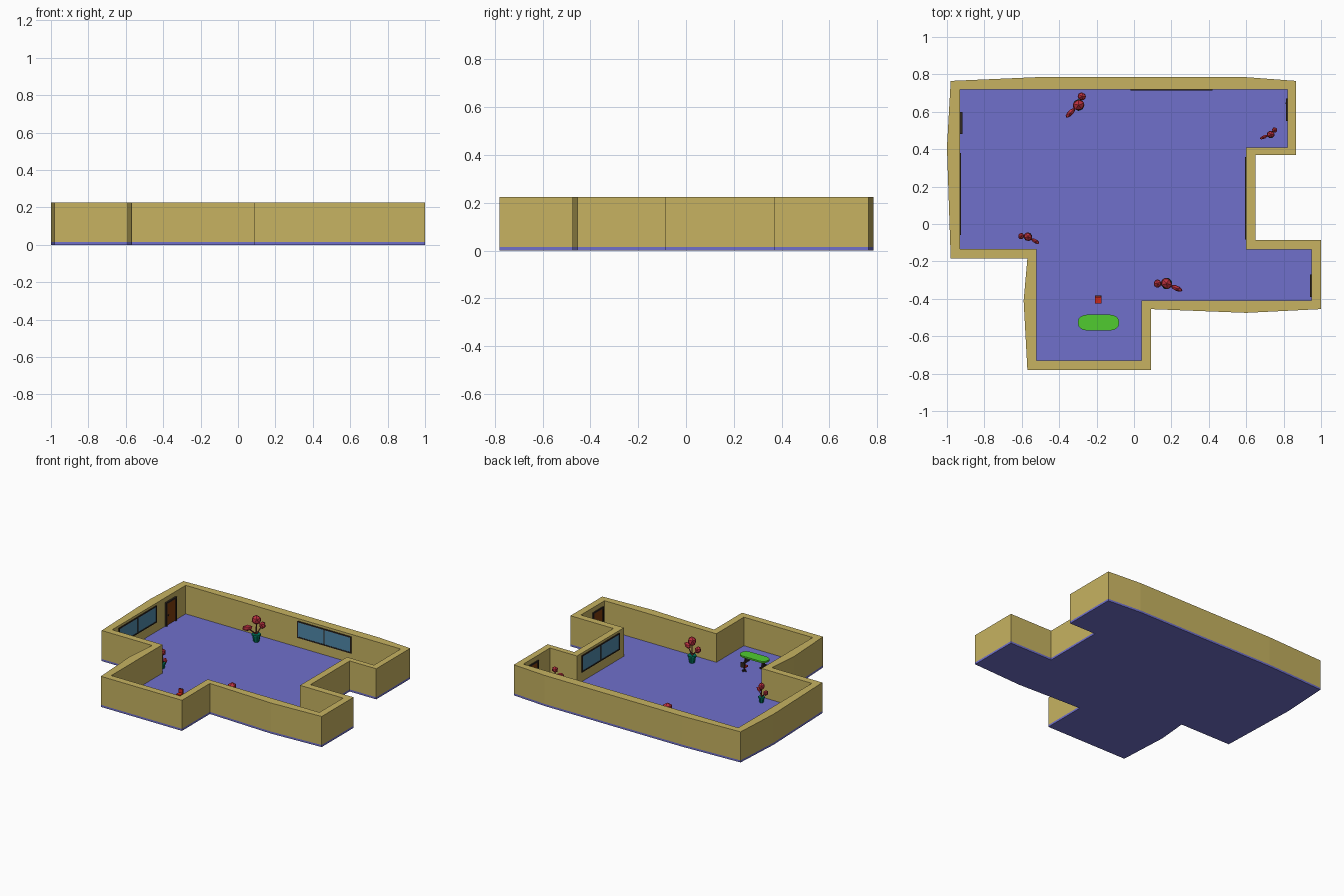
import bpy, bmesh, math
from mathutils import Vector, Matrix

if "Cube" in bpy.data.objects:
    bpy.data.objects.remove(bpy.data.objects["Cube"])

def mat(name, r, g, b):
    m = bpy.data.materials.new(name)
    m.diffuse_color = (r, g, b, 1)
    m.use_nodes = True
    m.node_tree.nodes["Principled BSDF"].inputs["Base Color"].default_value = m.diffuse_color
    return m

WALL = mat("wall_tan", 0.57, 0.45, 0.12)
FLOOR = mat("floor_violet", 0.16, 0.16, 0.60)
DARK = mat("dark_frame", 0.03, 0.02, 0.015)
DOOR = mat("door_brown", 0.22, 0.05, 0.004)
GLASS = mat("glass_blue", 0.08, 0.25, 0.40)
RED = mat("red_leaf", 0.50, 0.03, 0.05)
STEM = mat("stem", 0.20, 0.04, 0.03)
POT = mat("pot_green", 0.0, 0.18, 0.11)
GREEN = mat("table_green", 0.08, 0.60, 0.03)
SEAT = mat("seat_red", 0.60, 0.02, 0.01)

FZ, H = 0.015, 0.225   # floor top, wall top

def finish(name, bm, m):
    bmesh.ops.recalc_face_normals(bm, faces=bm.faces)
    me = bpy.data.meshes.new(name)
    bm.to_mesh(me)
    bm.free()
    me.materials.append(m)
    ob = bpy.data.objects.new(name, me)
    bpy.context.collection.objects.link(ob)
    return ob

def boxes(name, parts, m, M=Matrix()):
    """One object from boxes given as (centre, size) in the frame M."""
    bm = bmesh.new()
    for c, s in parts:
        bmesh.ops.create_cube(bm, size=1, matrix=M @ Matrix.Translation(c) @ Matrix.Diagonal((*s, 1)))
    return finish(name, bm, m)

def prism(name, pts, z0, z1, m):
    bm = bmesh.new()
    f = bm.faces.new([bm.verts.new((x, y, z0)) for x, y in pts])
    ex = bmesh.ops.extrude_face_region(bm, geom=[f], use_keep_orig=True)
    for v in ex["geom"]:
        if isinstance(v, bmesh.types.BMVert):
            v.co.z = z1
    return finish(name, bm, m)

def rod(bm, a, b, r1, r2, n):
    a, b = Vector(a), Vector(b)
    d = b - a
    M = Matrix.Translation((a + b) / 2) @ d.to_track_quat('Z', 'Y').to_matrix().to_4x4()
    bmesh.ops.create_cone(bm, cap_ends=True, segments=n, radius1=r1, radius2=r2, depth=d.length, matrix=M)

# Floor slab and wall ring share the outline; some outer corners bow outwards
outer = [(-.98, .765), (-.52, .785), (.60, .785), (.866, .765), (.866, .37), (.65, .37),
         (.65, -.085), (1, -.085), (1, -.455), (.60, -.475), (.09, -.455), (.09, -.78),
         (-.57, -.78), (-.59, -.41), (-.57, -.185), (-.98, -.185), (-1, .41)]
inner = [(-.93, .72), (-.52, .72), (.60, .72), (.82, .72), (.82, .41), (.60, .41),
         (.60, -.135), (.95, -.135), (.95, -.41), (.60, -.41), (.04, -.41), (.04, -.73),
         (-.52, -.73), (-.52, -.41), (-.52, -.135), (-.93, -.135), (-.93, .41)]
prism("floor", outer, 0, FZ, FLOOR)

bm = bmesh.new()
rings = [[bm.verts.new((x, y, z)) for x, y in p] for p, z in
         ((outer, FZ), (outer, H), (inner, H), (inner, FZ))]
n = len(outer)
for a, b in zip(rings, rings[1:]):
    for i in range(n):
        j = (i + 1) % n
        bm.faces.new((a[i], a[j], b[j], b[i]))
finish("walls", bm, WALL)

# Windows and doors: local x along the wall, local y into the room
def wall_frame(x, y, deg):
    return Matrix.Translation((x, y, 0)) @ Matrix.Rotation(math.radians(deg), 4, 'Z')

def window(name, x, y, deg, w):
    M = wall_frame(x, y, deg)
    z0, z1, t, d = 0.085, 0.208, 0.008, 0.006
    zc, h = (z0 + z1) / 2, z1 - z0
    bars = [((sx * (w - t) / 2, 0, zc), (t, d * 2, h)) for sx in (-1, 0, 1)]
    bars += [((0, 0, z), (w, d * 2, t)) for z in (z0 + t / 2, z1 - t / 2)]
    boxes(name + "_frame", bars, DARK, M)
    boxes(name + "_glass", [((0, 0, zc), (w - t, d, h - t))], GLASS, M)

window("back_window", .20, .72, 180, .44)
window("left_window", -.93, .16, -90, .44)
window("right_window", .60, .137, 90, .44)

def door(name, x, y, deg, d):
    M = wall_frame(x, y, deg)
    w, top, t = .12, .19, .010
    zc, h = (FZ + top) / 2, top - FZ
    boxes(name + "_frame", [((s * (w - t) / 2, 0, zc), (t, d * 2, h)) for s in (-1, 1)]
          + [((0, 0, top - t / 2), (w, d * 2, t))], DARK, M)
    boxes(name + "_panel", [((0, 0, zc), (w - t, d * 1.3, h - t))], DOOR, M)
    boxes(name + "_handle", [((.036, d * .8, .09), (.008, d * .6, .008))], DARK, M)

door("left_door", -.93, .54, -90, .013)
door("back_right_door", .82, .61, 90, .008)
door("front_right_door", .95, -.33, 90, .008)

# Potted plants: tapered pot, three stems, three faceted leaf clusters
def plant(name, x, y, deg, s):
    M = Matrix.Translation((x, y, FZ)) @ Matrix.Rotation(math.radians(deg), 4, 'Z') @ Matrix.Scale(s, 4)
    bm = bmesh.new()
    rod(bm, (0, 0, 0), (0, 0, .042), .019, .027, 8)
    rod(bm, (0, 0, .042), (0, 0, .052), .030, .030, 8)
    bm.transform(M)
    finish(name + "_pot", bm, POT)
    clusters = [((0, 0, .15), (.034, .030, .034), 20),
                ((-.042, -.040, .098), (.036, .015, .022), 45),
                ((.016, .044, .100), (.022, .024, .026), 70)]
    bm = bmesh.new()
    for c, _, _ in clusters:
        rod(bm, (0, 0, .05), c, .005, .003, 5)
    bm.transform(M)
    finish(name + "_stems", bm, STEM)
    bm = bmesh.new()
    for c, size, a in clusters:
        bmesh.ops.create_icosphere(bm, subdivisions=1, radius=1, matrix=Matrix.Translation(c)
                                   @ Matrix.Rotation(math.radians(a), 4, 'Z') @ Matrix.Diagonal((*size, 1)))
    bm.transform(M)
    finish(name + "_leaves", bm, RED)

plant("back_plant", -.296, .636, 0, 1.05)
plant("right_plant", .731, .479, -22, .68)
plant("left_plant", -.567, -.068, 105, .78)
plant("front_plant", .174, -.318, 111, 1.03)

# Table with a rounded top, two post legs with cross feet
cx, cy = -.19, -.527
top = []
for sx, sy, a0 in ((1, 1, 0), (-1, 1, 90), (-1, -1, 180), (1, -1, 270)):
    for k in range(5):
        a = math.radians(a0 + k * 22.5)
        top.append((cx + sx * .063 + .046 * math.cos(a), cy + sy * .008 + .034 * math.sin(a)))
prism("table_top", top, .064, .076, GREEN)
boxes("table_legs", [p for s in (-1, 1) for p in
                     (((cx + s * .07, cy, .04), (.010, .022, .05)),
                      ((cx + s * .07, cy, .019), (.012, .066, .008)))], DARK)

# Chair facing the table
chx, chy = -.192, -.402
boxes("chair_seat", [((chx, chy - .004, .050), (.034, .036, .010)),
                     ((chx, chy + .013, .070), (.032, .006, .026))], SEAT)
boxes("chair_base", [((chx, chy, .032), (.007, .007, .028)),
                     ((chx, chy, .018), (.034, .006, .006)),
                     ((chx, chy, .018), (.006, .034, .006)),
                     ((chx, chy + .018, .068), (.034, .005, .034))], DARK)
